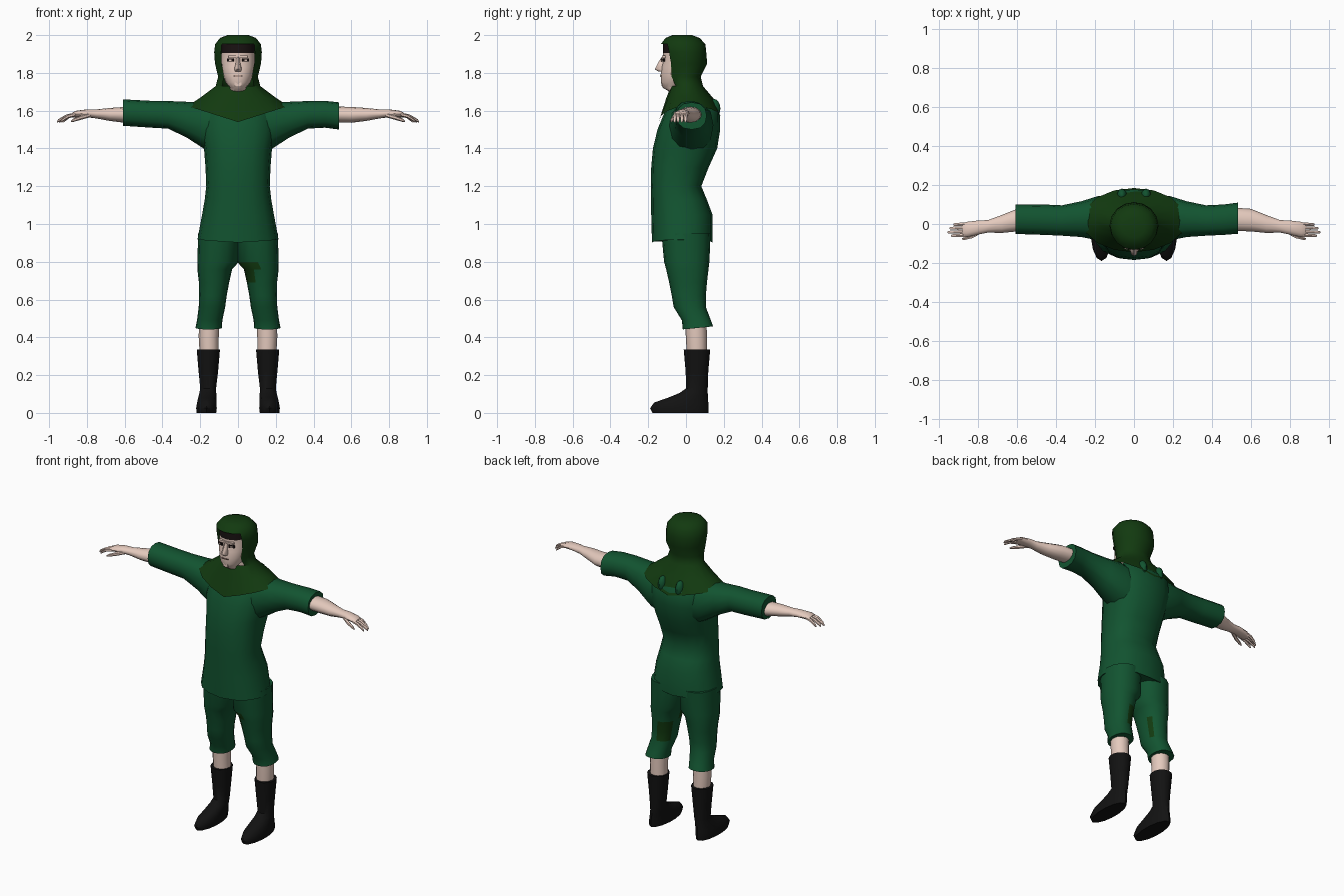
import bpy, bmesh, math
from mathutils import Vector


def material(name, r, g, b):
    m = bpy.data.materials.new(name)
    m.diffuse_color = (r, g, b, 1)
    return m


GREEN = material("tunic green", 0.006, 0.088, 0.030)
DARK = material("hood green", 0.006, 0.042, 0.005)
SKIN = material("skin", 0.78, 0.59, 0.51)
BLACK = material("boot black", 0.006, 0.006, 0.006)
HAIR = material("hair black", 0.010, 0.006, 0.006)
STUBBLE = material("stubble brown", 0.25, 0.15, 0.12)


def finish(name, bm, mats, angle=45):
    bmesh.ops.recalc_face_normals(bm, faces=bm.faces)
    me = bpy.data.meshes.new(name)
    bm.to_mesh(me)
    bm.free()
    for m in mats:
        me.materials.append(m)
    me.polygons.foreach_set("use_smooth", [True] * len(me.polygons))
    me.set_sharp_from_angle(angle=math.radians(angle))
    ob = bpy.data.objects.new(name, me)
    bpy.context.collection.objects.link(ob)
    return ob


def spow(v, p):
    return math.copysign(abs(v) ** p, v)


def loft(name, rings, mats, axis="z", n=16, side=1, power=1.0, caps=(True, True),
         skip=None, rule=None, shift=None):
    """Skin elliptical rings (t, c1, c2, r1, r2) along z or x; side=-1 mirrors in x."""
    bm = bmesh.new()
    rows = []
    for k, (t, c1, c2, r1, r2) in enumerate(rings):
        row = []
        for j in range(n):
            a = 2 * math.pi * j / n
            p, q = c1 + r1 * spow(math.sin(a), power), c2 - r2 * spow(math.cos(a), power)
            co = Vector((p, q, t)) if axis == "z" else Vector((t, p, q))
            if shift:
                co.z += shift(k, a)
            co.x *= side
            row.append(bm.verts.new(co))
        rows.append(row)
    for i in range(len(rows) - 1):
        for j in range(n):
            if skip and skip(i, j):
                continue
            k = (j + 1) % n
            bm.faces.new((rows[i][j], rows[i][k], rows[i + 1][k], rows[i + 1][j]))
    if caps[0]:
        bm.faces.new(rows[0])
    if caps[1]:
        bm.faces.new(rows[-1])
    if rule:
        for f in bm.faces:
            f.material_index = rule(f.calc_center_median())
    return finish(name, bm, mats)


def tube(name, pts, mat, side, n=6):
    """Tapered finger through (x, y, z, radius) points."""
    loft(name, [(x, y, z, r, r) for x, y, z, r in pts], [mat], "x", n, side)


def block(name, loc, size, mat, tilt=0):
    bm = bmesh.new()
    bmesh.ops.create_cube(bm, size=1)
    for v in bm.verts:
        v.co = Vector([a * b for a, b in zip(v.co, size)])
    ob = finish(name, bm, [mat])
    ob.location, ob.rotation_euler = loc, (0, 0, tilt)


# tunic body
loft("tunic", [(0.91, 0, -0.02, 0.215, 0.16), (1.05, 0, -0.022, 0.19, 0.162),
               (1.13, 0, -0.037, 0.176, 0.147), (1.2, 0, -0.052, 0.168, 0.133),
               (1.3, 0, -0.032, 0.172, 0.152), (1.4, 0, -0.005, 0.18, 0.170),
               (1.5, 0, 0.015, 0.20, 0.166), (1.6, 0, 0.034, 0.19, 0.144),
               (1.66, 0, 0.03, 0.14, 0.09)], [GREEN], power=0.85,
     shift=lambda k, a: 0.015 * abs(math.sin(a)) - 0.008 if k == 0 else 0)

# shorts, with dark worn patches on the inner thighs
def patch_rule(side):
    def rule(c):
        x = c.x * side
        if side > 0 and x < 0.095 and c.y < -0.01 and 0.72 < c.z < 0.83:
            return 1
        if side > 0 and x < 0.14 and c.y > 0.06 and 0.56 < c.z < 0.69:
            return 1
        if side < 0 and x < 0.085 and c.y > 0.04 and 0.56 < c.z < 0.72:
            return 1
        return 0
    return rule


for s, word in ((1, "left"), (-1, "right")):
    loft(word + "_shorts_leg",
         [(0.45, 0.155, 0.063, 0.07, 0.08), (0.49, 0.15, 0.055, 0.067, 0.077),
          (0.56, 0.138, 0.02, 0.07, 0.085), (0.62, 0.133, 0.015, 0.073, 0.09),
          (0.69, 0.127, 0.011, 0.08, 0.10), (0.76, 0.123, 0.007, 0.092, 0.112),
          (0.80, 0.105, 0.004, 0.11, 0.12), (0.95, 0.103, 0, 0.108, 0.13)],
         [GREEN, DARK], side=s, power=0.9, rule=patch_rule(s),
         shift=lambda k, a: -0.008 * math.cos(a) if k == 0 else 0)
    # bare shin and boot
    loft(word + "_shin", [(0.30, 0.152, 0.058, 0.05, 0.053), (0.40, 0.155, 0.055, 0.053, 0.056),
                          (0.50, 0.152, 0.052, 0.055, 0.056)], [SKIN], n=12, side=s)
    loft(word + "_boot",
         [(0.0, 0.167, -0.03, 0.053, 0.148), (0.025, 0.167, -0.035, 0.056, 0.155),
          (0.055, 0.165, -0.025, 0.053, 0.143), (0.08, 0.162, 0.01, 0.05, 0.106),
          (0.105, 0.160, 0.04, 0.046, 0.075), (0.13, 0.158, 0.058, 0.043, 0.057),
          (0.22, 0.157, 0.058, 0.053, 0.06), (0.335, 0.157, 0.058, 0.063, 0.07)],
         [BLACK], n=14, side=s)
    # sleeve: the one on the right arm is longer
    end = (0.535, 0.03, 1.572, 0.08, 0.072) if s > 0 else (0.61, 0.025, 1.59, 0.076, 0.07)
    loft(word + "_sleeve",
         [(0.08, 0.02, 1.5, 0.12, 0.14), (0.18, 0.03, 1.522, 0.115, 0.124),
          (0.27, 0.025, 1.552, 0.092, 0.095), (0.37, 0.018, 1.578, 0.078, 0.073),
          (0.46, 0.022, 1.581, 0.078, 0.071), end], [GREEN], "x", 12, s, power=0.85)
    # forearm, palm and fingers
    loft(word + "_forearm",
         [(0.50, 0.025, 1.58, 0.06, 0.042), (0.60, 0.02, 1.578, 0.058, 0.042),
          (0.68, 0.0, 1.58, 0.046, 0.034), (0.75, -0.012, 1.583, 0.032, 0.024),
          (0.80, -0.018, 1.586, 0.036, 0.021), (0.86, -0.028, 1.582, 0.039, 0.017),
          (0.88, -0.030, 1.575, 0.034, 0.012)], [SKIN], "x", 12, s)
    for i, (y, tip) in enumerate(((0.0, 0.928), (-0.019, 0.948), (-0.039, 0.958), (-0.057, 0.94))):
        tube(f"{word}_finger_{i + 1}",
             [(0.86, y, 1.58, 0.010), ((0.86 + tip) / 2, y - 0.002, 1.57, 0.010),
              (tip - 0.006, y - 0.003, 1.547, 0.008), (tip, y - 0.003, 1.54, 0.004)], SKIN, s)
    tube(word + "_thumb", [(0.78, -0.035, 1.578, 0.012), (0.83, -0.062, 1.564, 0.012),
                           (0.87, -0.074, 1.55, 0.009), (0.885, -0.077, 1.543, 0.004)], SKIN, s)
    # shoulder blade of the tunic showing through the cowl
    bm = bmesh.new()
    bmesh.ops.create_uvsphere(bm, u_segments=10, v_segments=8, radius=1)
    for v in bm.verts:
        v.co = Vector((s * 0.062 + v.co.x * 0.026, 0.148 + v.co.y * 0.034, 1.612 + v.co.z * 0.05))
    finish(word + "_shoulder_blade", bm, [GREEN])
    # eye, brow and cheek bone details
    block(word + "_eye", (s * 0.04, -0.122, 1.868), (0.036, 0.009, 0.016), HAIR, s * 0.35)
    block(word + "_eyeball", (s * 0.04, -0.125, 1.867), (0.014, 0.009, 0.007), SKIN, s * 0.35)


# head: black fringe at the top, stubble on the cheeks
def face_rule(c):
    if c.z > 1.905:
        return 1
    return 2 if abs(c.x) > 0.07 and 1.79 < c.z < 1.83 and c.y < -0.05 else 0


loft("head", [(1.60, 0, 0.0, 0.06, 0.06), (1.69, 0, -0.01, 0.058, 0.06),
              (1.722, 0, -0.072, 0.042, 0.052), (1.75, 0, -0.06, 0.066, 0.073),
              (1.79, 0, -0.05, 0.080, 0.084), (1.83, 0, -0.045, 0.087, 0.085),
              (1.868, 0, -0.040, 0.089, 0.080), (1.905, 0, -0.038, 0.088, 0.085),
              (1.955, 0, -0.035, 0.088, 0.088), (1.97, 0, -0.02, 0.06, 0.06)],
     [SKIN, HAIR, STUBBLE], rule=face_rule)
loft("nose", [(1.808, 0, -0.13, 0.016, 0.018), (1.82, 0, -0.135, 0.020, 0.030),
              (1.85, 0, -0.125, 0.012, 0.025), (1.885, 0, -0.115, 0.010, 0.014)], [SKIN], n=8)
block("brow", (0, -0.118, 1.886), (0.10, 0.02, 0.012), SKIN)
block("mouth", (0, -0.134, 1.783), (0.045, 0.009, 0.005), STUBBLE)
block("chin", (0, -0.122, 1.74), (0.035, 0.016, 0.02), SKIN)


# hood and cowl in one sheet, open around the face
def cowl_hem(k, a):
    if k > 0:
        return 0
    low = 1.54 if math.cos(a) > 0 else 1.565
    return (low - 1.625) * (1 - abs(math.sin(a)))


loft("hood", [(1.625, 0, 0.02, 0.268, 0.165), (1.665, 0, 0.02, 0.205, 0.125),
              (1.73, 0, 0.005, 0.118, 0.085), (1.78, 0, -0.012, 0.105, 0.09),
              (1.85, 0, 0.0, 0.122, 0.112), (1.91, 0, -0.008, 0.126, 0.115),
              (1.952, 0, -0.015, 0.121, 0.118), (1.985, 0, -0.018, 0.095, 0.09),
              (2.0, 0, -0.02, 0.055, 0.052)], [DARK], caps=(False, True),
     skip=lambda i, j: 2 <= i <= 5 and j in (0, 1, 14, 15), shift=cowl_hem)
